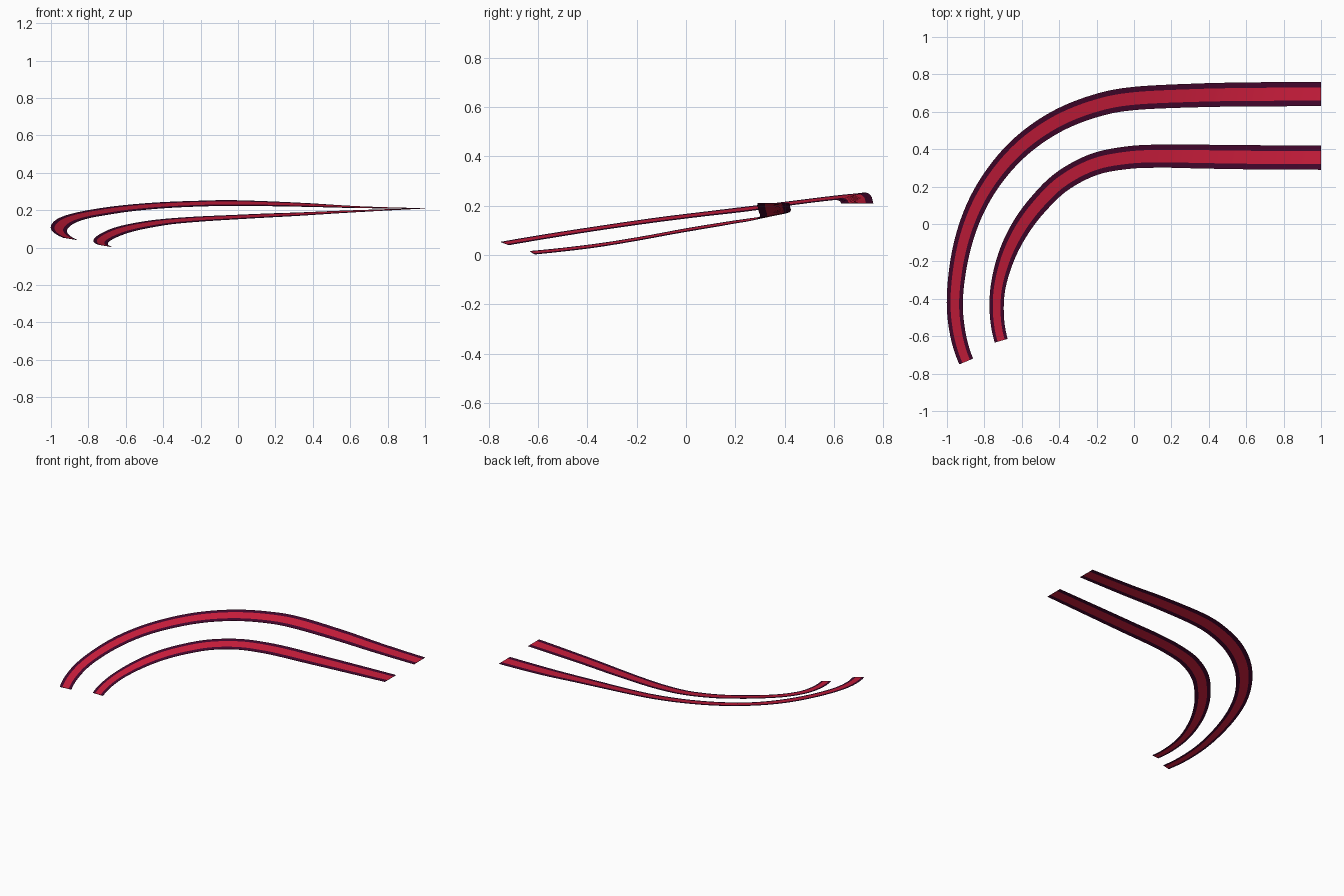
import bpy, bmesh
from mathutils import Vector

if "Cube" in bpy.data.objects:
    bpy.data.objects.remove(bpy.data.objects["Cube"])


def material(name, rgb):
    m = bpy.data.materials.new(name)
    m.diffuse_color = (*rgb, 1)
    m.use_nodes = True
    m.node_tree.nodes["Principled BSDF"].inputs["Base Color"].default_value = m.diffuse_color
    return m


RED = material("crimson red", (0.62, 0.013, 0.047))
DARK = material("dark plum", (0.060, 0.002, 0.027))
THICK = 0.002
BORDER = 0.23      # share of the width taken by each dark border
STEPS = 10         # samples between path points


def beyond(a, b, c):
    """Extrapolated point before a, so the path keeps bending at its end."""
    return tuple(3 * i - 3 * j + k for i, j, k in zip(a, b, c))


def spline(points):
    """Smooth Catmull-Rom path through 5-value points."""
    p = [beyond(*points[:3])] + points + [beyond(*points[:-4:-1])]
    out = []
    for i in range(1, len(p) - 2):
        for s in range(STEPS):
            t = s / STEPS
            out.append([0.5 * (2 * b + (c - a) * t + (2 * a - 5 * b + 4 * c - d) * t * t
                               + (3 * b - a - 3 * c + d) * t ** 3)
                        for a, b, c, d in zip(*p[i - 1:i + 3])])
    out.append(list(points[-1]))
    return out


def ribbon(name, points):
    """Banked ribbon; each point is x, y, z, width, rise of the outer edge."""
    path = spline(points)
    bm = bmesh.new()
    rows = []
    cross = (-0.5, -0.5 + BORDER, 0.5 - BORDER, 0.5)
    for i, (x, y, z, w, rise) in enumerate(path):
        a, b = path[max(i - 1, 0)], path[min(i + 1, len(path) - 1)]
        d = Vector((b[0] - a[0], b[1] - a[1])).normalized()
        out = Vector((-d.y, d.x))      # towards the outside of the bend
        ring = []
        for side, order in ((1, cross), (-1, cross[::-1])):
            for c in order:
                ring.append(bm.verts.new((x + out.x * c * w, y + out.y * c * w,
                                          z + c * rise + side * THICK / 2)))
        rows.append(ring)
    n = len(rows[0])
    for r0, r1 in zip(rows, rows[1:]):
        for k in range(n):
            f = bm.faces.new((r0[k], r0[(k + 1) % n], r1[(k + 1) % n], r1[k]))
            f.material_index = 0 if k in (1, 5) else 1
            f.smooth = k not in (3, 7)
    for ring in (rows[0], rows[-1]):
        bm.faces.new(ring).material_index = 1
    bmesh.ops.recalc_face_normals(bm, faces=bm.faces)
    # keep the thin edges crisp
    for e in bm.edges:
        if len(e.link_faces) == 2 and e.calc_face_angle(0) > 0.6:
            e.smooth = False
    me = bpy.data.meshes.new(name)
    bm.to_mesh(me)
    bm.free()
    me.materials.append(RED)
    me.materials.append(DARK)
    ob = bpy.data.objects.new(name, me)
    bpy.context.collection.objects.link(ob)


# Both paths run from the low front end round the bend to the right end
ribbon("outer_ribbon", [
    (-0.897, -0.735, 0.047, 0.080, 0.012),
    (-0.945, -0.570, 0.075, 0.084, 0.015),
    (-0.957, -0.380, 0.105, 0.087, 0.017),
    (-0.923, -0.138, 0.140, 0.095, 0.020),
    (-0.851, 0.078, 0.167, 0.102, 0.022),
    (-0.741, 0.264, 0.189, 0.108, 0.026),
    (-0.594, 0.424, 0.210, 0.114, 0.027),
    (-0.410, 0.550, 0.226, 0.118, 0.028),
    (-0.205, 0.632, 0.235, 0.121, 0.028),
    (0.000, 0.671, 0.238, 0.124, 0.028),
    (0.350, 0.688, 0.2285, 0.127, 0.019),
    (0.650, 0.693, 0.216, 0.129, 0.008),
    (1.000, 0.695, 0.210, 0.130, 0.000),
])
ribbon("inner_ribbon", [
    (-0.710, -0.624, 0.0095, 0.072, 0.012),
    (-0.733, -0.490, 0.023, 0.075, 0.013),
    (-0.727, -0.340, 0.042, 0.080, 0.015),
    (-0.683, -0.176, 0.069, 0.092, 0.018),
    (-0.612, -0.030, 0.096, 0.102, 0.022),
    (-0.516, 0.101, 0.118, 0.108, 0.024),
    (-0.386, 0.227, 0.138, 0.113, 0.024),
    (-0.215, 0.318, 0.152, 0.117, 0.024),
    (-0.030, 0.355, 0.162, 0.121, 0.022),
    (0.150, 0.363, 0.171, 0.124, 0.020),
    (0.330, 0.361, 0.179, 0.127, 0.016),
    (0.600, 0.357, 0.193, 0.129, 0.010),
    (1.000, 0.355, 0.210, 0.130, 0.000),
])
